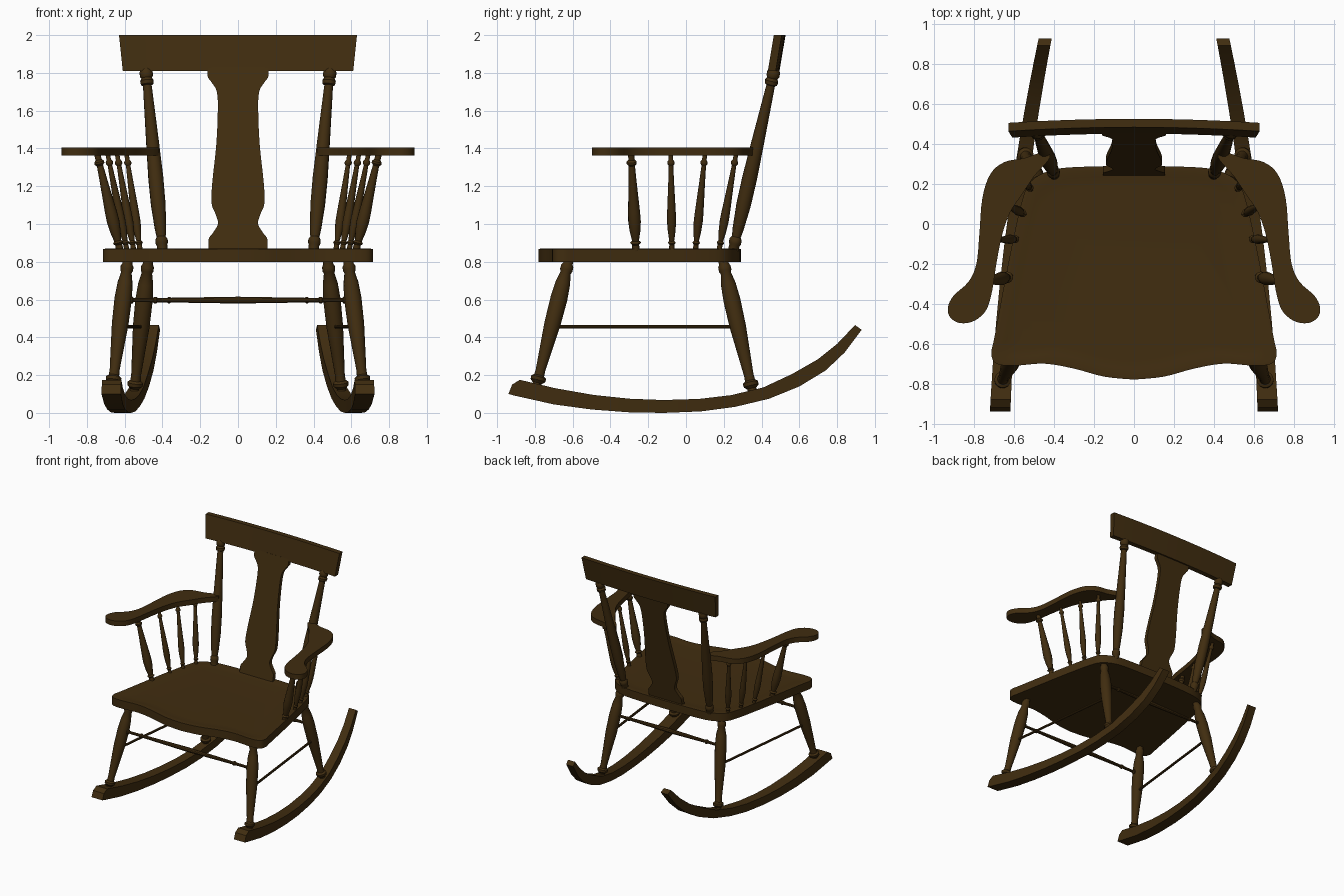
import bpy
import bmesh
from math import cos, sin, pi, radians
from mathutils import Vector

cube = bpy.data.objects.get("Cube")
if cube:
    bpy.data.objects.remove(cube, do_unlink=True)

# One dark wood colour
WOOD = (0.052, 0.026, 0.005, 1.0)
wood = bpy.data.materials.new("dark walnut wood")
wood.use_nodes = True
wood.diffuse_color = WOOD
shader = wood.node_tree.nodes["Principled BSDF"]
shader.inputs["Base Color"].default_value = WOOD
shader.inputs["Roughness"].default_value = 0.6


def loft(name, rings, angle=35):
    """Skin a closed solid through rings that have equal point counts."""
    bm = bmesh.new()
    loops = [[bm.verts.new(p) for p in ring] for ring in rings]
    count = len(loops[0])
    for low, high in zip(loops, loops[1:]):
        for i in range(count):
            j = (i + 1) % count
            bm.faces.new((low[i], low[j], high[j], high[i]))
    bm.faces.new(loops[0][::-1])
    bm.faces.new(loops[-1])
    bmesh.ops.recalc_face_normals(bm, faces=bm.faces)
    mesh = bpy.data.meshes.new(name)
    bm.to_mesh(mesh)
    bm.free()
    mesh.materials.append(wood)
    obj = bpy.data.objects.new(name, mesh)
    bpy.context.collection.objects.link(obj)
    bpy.ops.object.select_all(action="DESELECT")
    obj.select_set(True)
    bpy.context.view_layer.objects.active = obj
    bpy.ops.object.shade_smooth_by_angle(angle=radians(angle))
    return obj


def turned(name, start, end, profile, sides=14):
    """Lathe-turned bar; profile holds (fraction along, radius)."""
    start, end = Vector(start), Vector(end)
    axis = end - start
    turn = axis.to_track_quat("Z", "Y")
    rings = []
    for t, radius in profile:
        rings.append([start + axis * t + turn @ Vector(
            (radius * cos(2 * pi * k / sides), radius * sin(2 * pi * k / sides), 0))
            for k in range(sides)])
    return loft(name, rings)


def smooth_path(points, steps=4, closed=False):
    """Catmull-Rom curve through 2D points."""
    pts = [Vector(p) for p in points]
    n = len(pts)
    pick = (lambda i: pts[i % n]) if closed else (lambda i: pts[max(0, min(n - 1, i))])
    out = []
    for i in range(n if closed else n - 1):
        a, b, c, d = (pick(i + k) for k in (-1, 0, 1, 2))
        for s in range(steps):
            t = s / steps
            out.append((2 * b + (c - a) * t + (2 * a - 5 * b + 4 * c - d) * t ** 2
                        + (3 * b - a - 3 * c + d) * t ** 3) / 2)
    if not closed:
        out.append(pts[-1])
    return out


def mirrored(half):
    """Close a half outline across x = 0, keeping centre points single."""
    return half + [Vector((-p.x, p.y)) for p in reversed(half) if p.x > 0.001]


# Seat: waved front, rounded back, shallow dished top
seat_half = smooth_path([
    (0, -.78), (.15, -.765), (.3, -.725), (.45, -.7), (.6, -.71), (.69, -.7),
    (.715, -.65), (.7, -.57), (.65, -.3), (.6, -.05), (.56, .12), (.52, .21),
    (.43, .265), (.3, .285), (0, .292)])
seat_outline = mirrored(seat_half)


def seat_ring(z, scale):
    return [(p.x * scale, (p.y + .24) * scale - .24, z) for p in seat_outline]


loft("seat", [seat_ring(.8, 1), seat_ring(.868, 1), seat_ring(.87, .97),
              seat_ring(.863, .9), seat_ring(.861, .8)])

# Back splat: vase outline, leaning back
splat_side = smooth_path([
    (.155, .86), (.155, .92), (.135, .95), (.106, 1.0), (.118, 1.05), (.14, 1.11),
    (.136, 1.22), (.115, 1.42), (.107, 1.6), (.112, 1.7), (.14, 1.75),
    (.16, 1.78), (.16, 1.83)])
splat_outline = mirrored(splat_side)
loft("back_splat", [[(p.x, .26 + (p.y - .87) * .22 + offset, p.y) for p in splat_outline]
                    for offset in (-.016, .016)])

# Crest rail: bowed backward and flared toward the top
crest = []
for step in range(-6, 7):
    u = step / 6
    bow = -.02 * u * u
    crest.append([(.61 * u, .453 + bow, 1.81), (.61 * u, .495 + bow, 1.81),
                  (.63 * u, .527 + bow, 2.0), (.63 * u, .485 + bow, 2.0)])
loft("crest_rail", crest)

# Turning profiles
LEG = [(0, .026), (.04, .024), (.06, .04), (.085, .042), (.1, .028), (.14, .026),
       (.3, .034), (.5, .044), (.7, .046), (.82, .04), (.9, .028), (.92, .034),
       (.95, .034), (.97, .026), (1, .026)]
POST = [(0, .028), (.03, .028), (.04, .033), (.06, .033), (.075, .024), (.12, .03),
        (.25, .039), (.4, .04), (.6, .034), (.8, .027), (.91, .023), (.915, .033),
        (.935, .036), (.95, .028), (.96, .035), (.985, .035), (1, .026)]
SPINDLE = [(0, .6), (.06, .55), (.08, .85), (.1, .55), (.2, .85), (.3, 1), (.4, .95),
           (.7, .65), (.88, .5), (.9, .8), (.92, .8), (.94, .5), (1, .5)]
STRETCHER = [(0, .012), (.02, .012), (.025, .019), (.035, .019), (.04, .011),
             (.125, .012), (.13, .018), (.14, .018), (.145, .012), (.3, .015), (.5, .019)]
STRETCHER += [(1 - t, r) for t, r in reversed(STRETCHER[:-1])]

# Arm outline for the +x side
ARM = smooth_path([
    (.42, .335), (.47, .355), (.55, .33), (.65, .31), (.72, .25), (.76, .13),
    (.775, -.05), (.79, -.2), (.83, -.29), (.905, -.36), (.933, -.42), (.92, -.47),
    (.87, -.497), (.8, -.485), (.74, -.43), (.71, -.33), (.69, -.2), (.66, -.05),
    (.62, .06), (.56, .15), (.5, .24)], closed=True)

# Rocker stations: bottom y, bottom z, top y, top z
ROCKER = [(-.94, .1, -.92, .15), (-.91, .092, -.88, .175), (-.7, .045, -.69, .13),
          (-.5, .018, -.49, .095), (-.3, .003, -.3, .075), (-.12, 0, -.12, .068),
          (.08, .008, .07, .074), (.26, .032, .24, .094), (.44, .075, .41, .135),
          (.6, .14, .56, .205), (.74, .225, .7, .285), (.84, .32, .8, .365),
          (.93, .44, .895, .465)]


def rocker_ring(side, yb, zb, yt, zt):
    ring = []
    for y, z, edge in ((yb, zb, -1), (yb, zb, 1), (yt, zt, 1), (yt, zt, -1)):
        middle = .595 - .121 * y - .043 * y * y
        half = .042 - .01 * y
        ring.append((side * (middle + edge * half), y, z))
    return ring


# Arm spindles: bottom x, bottom y, top x, top y, radius
SPINDLES = [(.625, -.265, .745, -.29, .034), (.588, -.075, .69, -.08, .024),
            (.552, .05, .64, .1, .024), (.518, .175, .59, .265, .024)]

# Parts repeated on both sides
for label, side in (("left", 1), ("right", -1)):
    loft(label + "_rocker", [rocker_ring(side, *s) for s in ROCKER], 20)
    loft(label + "_arm", [[(side * p.x, p.y, z) for p in ARM] for z in (1.362, 1.405)])
    turned(label + "_front_leg", (side * .665, -.795, .13), (side * .583, -.62, .81), LEG)
    turned(label + "_rear_leg", (side * .55, .355, .1), (side * .475, .195, .81), LEG)
    turned(label + "_back_post", (side * .4, .25, .86), (side * .488, .468, 1.82), POST)
    turned(label + "_side_stretcher", (side * .625, -.7, .455), (side * .515, .27, .455),
           [(0, .01), (1, .01)], 10)
    for i, (xb, yb, xt, yt, radius) in enumerate(SPINDLES):
        turned(f"{label}_arm_spindle_{i + 1}", (side * xb, yb, .86), (side * xt, yt, 1.37),
               [(t, r * radius) for t, r in SPINDLE], 12)

# Cross stretchers between leg pairs
for label, x, y in (("front", .6, -.675), ("rear", .5, .243)):
    turned(label + "_stretcher", (-x, y, .597), (x, y, .597), STRETCHER, 10)
